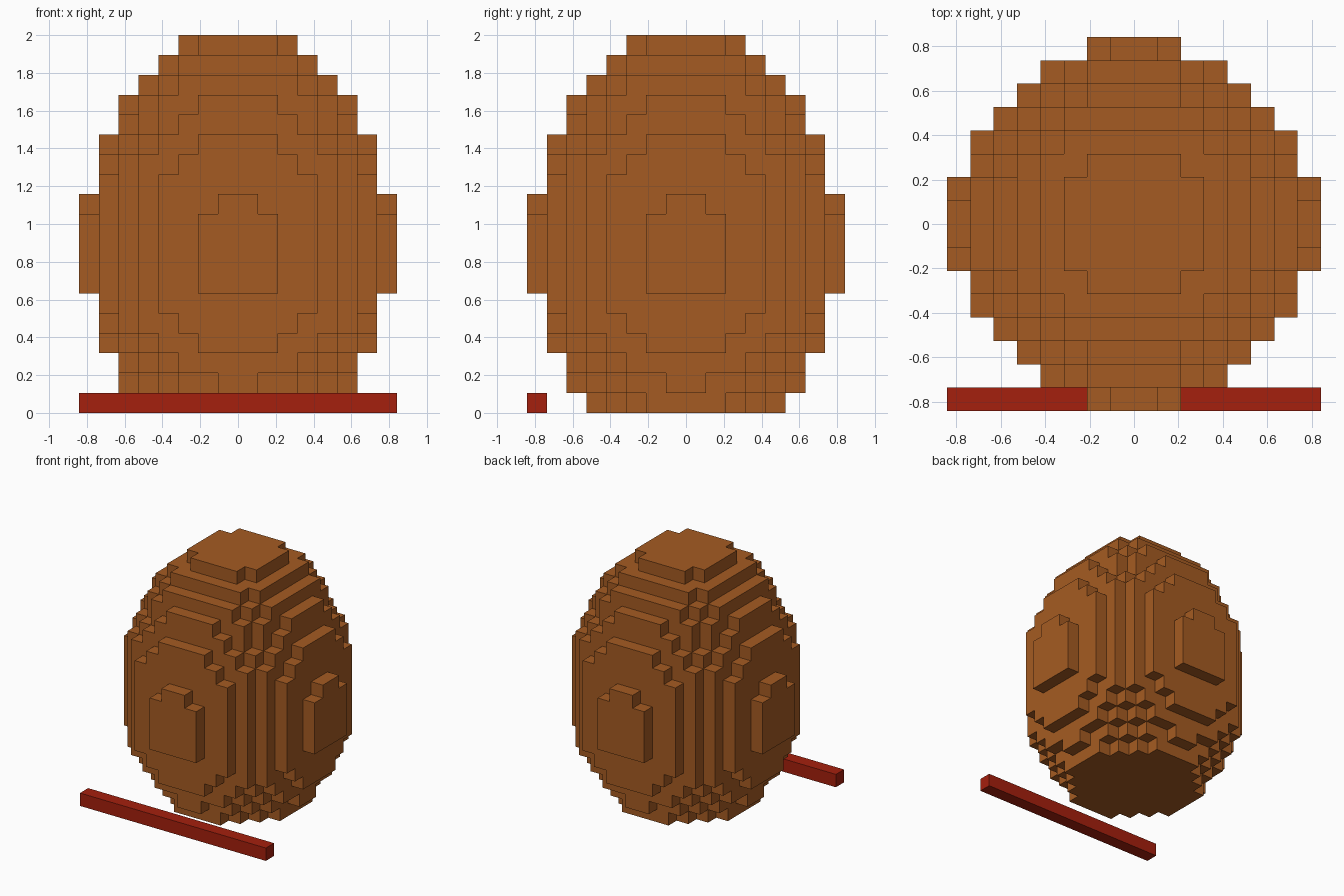
import bpy
import bmesh
from mathutils import Vector

cube = bpy.data.objects.get("Cube")
if cube:
    bpy.data.objects.remove(cube)

U = 2 / 19  # edge length of one block


def material(name, rgb):
    mat = bpy.data.materials.new(name)
    mat.use_nodes = True
    colour = (*rgb, 1)
    mat.diffuse_color = colour
    mat.node_tree.nodes["Principled BSDF"].inputs["Base Color"].default_value = colour
    return mat


def block_object(name, cells, mat):
    """Skin a set of blocks with only its outward faces, merging flat areas."""
    bm = bmesh.new()
    verts = {}

    def vert(p):
        key = tuple(round(c) for c in p)
        if key not in verts:
            verts[key] = bm.verts.new(Vector(key) * U)
        return verts[key]

    for cell in cells:
        centre = Vector(cell) + Vector((0.5, 0.5, 0.5))
        for axis in range(3):
            for sign in (-1, 1):
                n = Vector((0, 0, 0))
                n[axis] = sign
                if tuple(int(c) for c in Vector(cell) + n) in cells:
                    continue
                a = Vector((0, 0, 0))
                a[(axis + 1) % 3] = 0.5
                b = n.cross(a)
                mid = centre + n / 2
                bm.faces.new([vert(mid + s * a + t * b)
                              for s, t in ((-1, -1), (1, -1), (1, 1), (-1, 1))])
    bmesh.ops.dissolve_limit(bm, angle_limit=0.01, verts=bm.verts[:], edges=bm.edges[:])
    mesh = bpy.data.meshes.new(name)
    bm.to_mesh(mesh)
    bm.free()
    mesh.materials.append(mat)
    obj = bpy.data.objects.new(name, mesh)
    bpy.context.collection.objects.link(obj)
    return obj


brown = material("shell brown", (0.376, 0.105, 0.016))
red = material("bar red", (0.376, 0.014, 0.004))

# Egg: a stack of round layers, each given by its squared radius in blocks
layers = [23, 31.5, 39.5, 46.5, 51, 55.5, 60, 60, 60, 60,
          57.5, 55.5, 51, 46.5, 40, 34.5, 28, 19, 11]
egg_cells = {(x, y, z)
             for z, r2 in enumerate(layers)
             for x in range(-8, 8) for y in range(-8, 8)
             if (x + 0.5) ** 2 + (y + 0.5) ** 2 <= r2}
block_object("egg_shell", egg_cells, brown)

# Straight bar lying on the ground in front
block_object("front_bar", {(x, -8, 0) for x in range(-8, 8)}, red)
